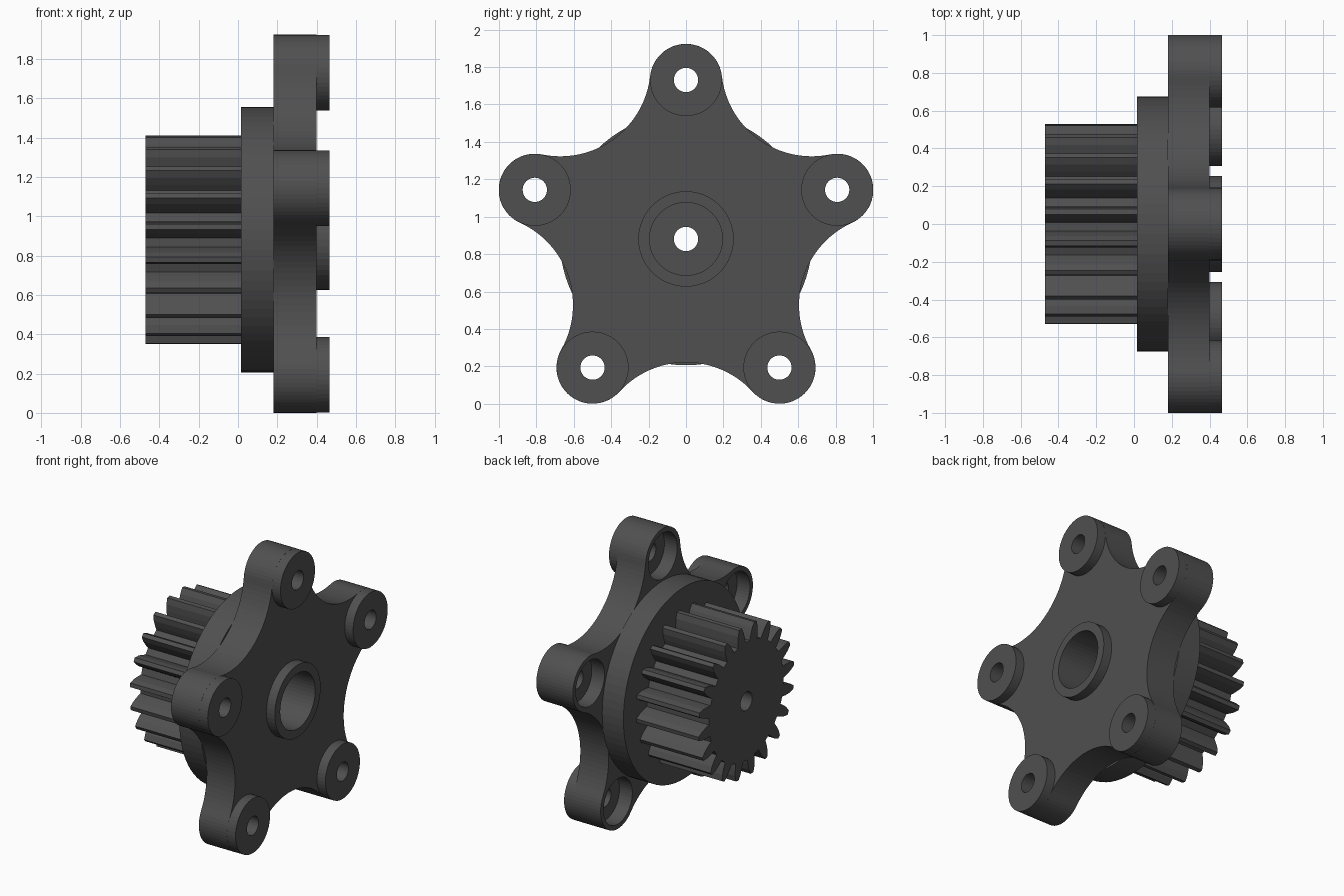
import bpy, bmesh
from math import sin, cos, pi, radians, atan2

if "Cube" in bpy.data.objects:
    bpy.data.objects.remove(bpy.data.objects["Cube"])

CZ = 0.881            # height of the hub axis (runs along x)
LOBE_D, LOBE_R = 0.85, 0.193
ARC_D, ARC_R = 1.143, 0.483

mat = bpy.data.materials.new("dark_grey")
mat.diffuse_color = (0.08, 0.08, 0.08, 1)
mat.use_nodes = True
mat.node_tree.nodes["Principled BSDF"].inputs["Base Color"].default_value = mat.diffuse_color


def prism(name, pts, x0, x1):
    """Extrude a (y, z) outline along x."""
    bm = bmesh.new()
    a = [bm.verts.new((x0, y, z + CZ)) for y, z in pts]
    b = [bm.verts.new((x1, y, z + CZ)) for y, z in pts]
    bm.faces.new(a)
    bm.faces.new(b[::-1])
    n = len(pts)
    for i in range(n):
        j = (i + 1) % n
        bm.faces.new((a[i], b[i], b[j], a[j]))
    bmesh.ops.recalc_face_normals(bm, faces=bm.faces)
    me = bpy.data.meshes.new(name)
    bm.to_mesh(me)
    bm.free()
    me.materials.append(mat)
    ob = bpy.data.objects.new(name, me)
    bpy.context.collection.objects.link(ob)
    return ob


def arc(cy, cz, r, a0, a1, n):
    return [(cy + r * cos(a0 + (a1 - a0) * i / n), cz + r * sin(a0 + (a1 - a0) * i / n))
            for i in range(n + 1)]


def cylinder(name, y, z, r, x0, x1, n=48):
    return prism(name, arc(y, z, r, 0, 2 * pi, n)[:-1], x0, x1)


def combine(target, other, op):
    m = target.modifiers.new(op, 'BOOLEAN')
    m.operation, m.solver, m.object = op, 'EXACT', other
    bpy.context.view_layer.objects.active = target
    bpy.ops.object.modifier_apply(modifier=m.name)
    bpy.data.objects.remove(other)


# Five-lobed plate: convex lobe ends joined by tangent concave arcs
lobes = [pi / 2 + k * 2 * pi / 5 for k in range(5)]
half = pi / 5
# direction from a lobe centre to the next concave arc centre, relative to lobe angle
t = atan2(ARC_D * sin(half), ARC_D * cos(half) - LOBE_D)
span = pi - 2 * (t - half)
outline = []
for a in lobes:
    outline += arc(LOBE_D * cos(a), LOBE_D * sin(a), LOBE_R, a - t, a + t, 24)
    s = a + t + pi
    e = a + 2 * half - t + pi
    while e > s:
        e -= 2 * pi
    outline += arc(ARC_D * cos(a + half), ARC_D * sin(a + half), ARC_R, s, e, 24)[1:-1]
hub = prism("gear_hub", outline, 0.18, 0.40)

# Round flange behind the plate
combine(hub, cylinder("flange", 0, 0, 0.675, 0.015, 0.181, 80), 'UNION')

# Gear with 20 teeth
teeth = []
for k in range(20):
    c = radians(83 + 18 * k)
    for r, d in ((0.415, -5.8), (0.45, -4.9), (0.495, -3.5), (0.533, -1.5),
                 (0.533, 1.5), (0.495, 3.5), (0.45, 4.9), (0.415, 5.8)):
        teeth.append((r * cos(c + radians(d)), r * sin(c + radians(d))))
combine(hub, prism("gear", teeth, -0.47, 0.05), 'UNION')

# Raised ring and deep bore in the middle
combine(hub, cylinder("ring", 0, 0, 0.255, 0.30, 0.465), 'UNION')
combine(hub, cylinder("bore", 0, 0, 0.195, -0.37, 0.6), 'DIFFERENCE')
combine(hub, cylinder("axle_hole", 0, 0, 0.065, -0.6, 0.0, 32), 'DIFFERENCE')

# Raised bosses with bolt holes and rear counterbores
for a in lobes:
    y, z = LOBE_D * cos(a), LOBE_D * sin(a)
    combine(hub, cylinder("boss", y, z, 0.1925, 0.30, 0.465), 'UNION')
    combine(hub, cylinder("bolt_hole", y, z, 0.065, 0.0, 0.6, 32), 'DIFFERENCE')
    combine(hub, cylinder("counterbore", y, z, 0.16, 0.1, 0.28), 'DIFFERENCE')
